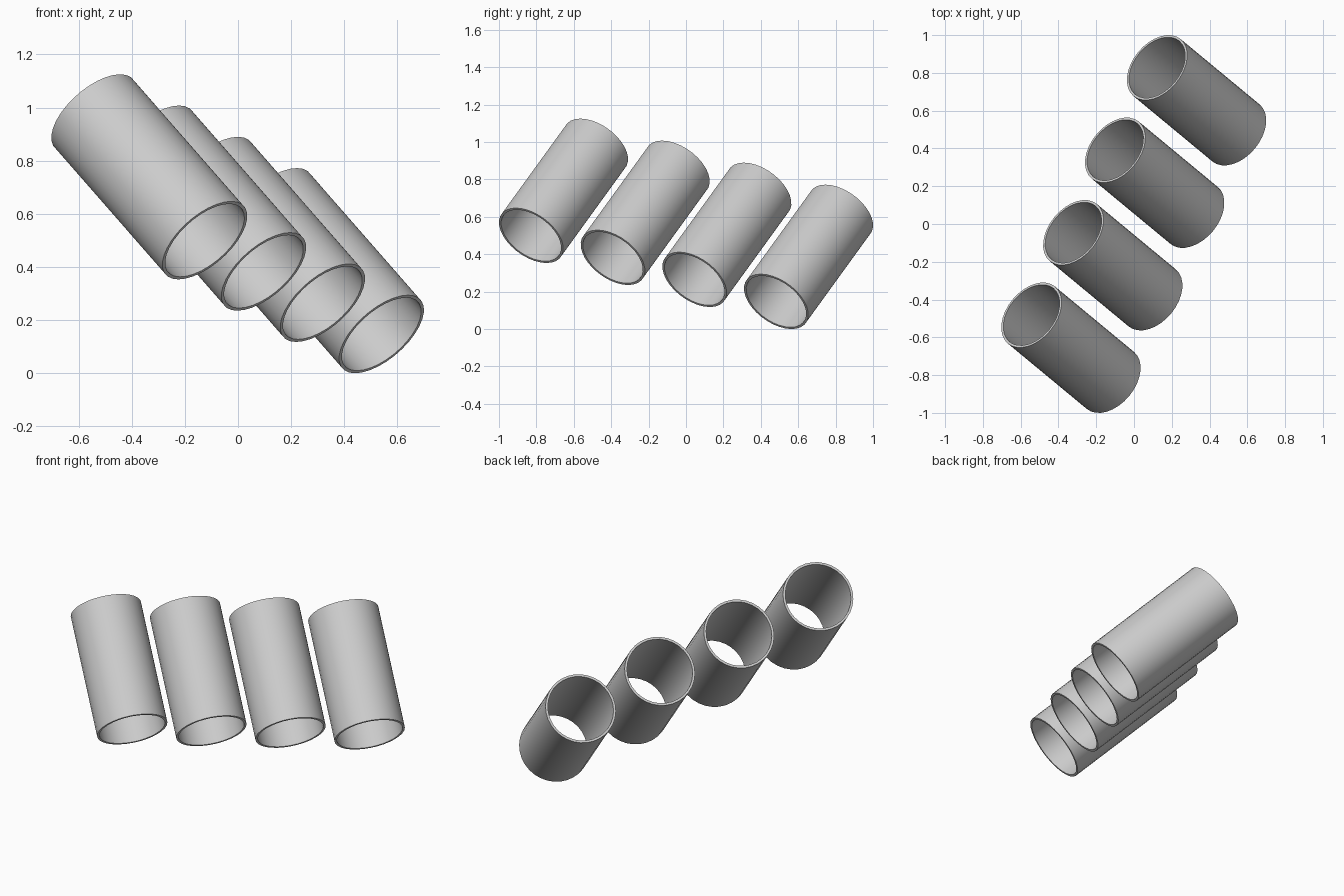
import bpy
import bmesh
import math
from mathutils import Vector

if "Cube" in bpy.data.objects:
    bpy.data.objects.remove(bpy.data.objects["Cube"], do_unlink=True)

OUTER, INNER, SIDES = 0.196, 0.183, 32
LOW_END = Vector((-0.125, -0.828, 0.50))
HIGH_END = Vector((-0.543, -0.482, 0.978))
STEP = Vector((0.2217, 0.4367, -0.1177))

# Plain grey for every tube
grey = bpy.data.materials.new("light_grey")
grey.use_nodes = True
colour = (0.6, 0.6, 0.6, 1)
grey.diffuse_color = colour
grey.node_tree.nodes["Principled BSDF"].inputs["Base Color"].default_value = colour


def tube_mesh(length):
    """Open tube along z, lathed from its wall section."""
    bm = bmesh.new()
    h = length / 2
    wall = [bm.verts.new(p) for p in
            ((OUTER, 0, -h), (OUTER, 0, h), (INNER, 0, h), (INNER, 0, -h))]
    edges = [bm.edges.new((wall[i], wall[(i + 1) % 4])) for i in range(4)]
    bmesh.ops.spin(bm, geom=wall + edges, cent=(0, 0, 0), axis=(0, 0, 1),
                   angle=math.tau, steps=SIDES)
    bmesh.ops.remove_doubles(bm, verts=bm.verts, dist=0.0005)
    bmesh.ops.recalc_face_normals(bm, faces=bm.faces)
    mesh = bpy.data.meshes.new("tube")
    bm.to_mesh(mesh)
    bm.free()
    mesh.materials.append(grey)
    return mesh


# Row of four slanted parallel tubes
axis = HIGH_END - LOW_END
mesh = tube_mesh(axis.length)
for i in range(4):
    tube = bpy.data.objects.new(f"tube_{i + 1}", mesh)
    bpy.context.collection.objects.link(tube)
    tube.location = (LOW_END + HIGH_END) / 2 + STEP * i
    tube.rotation_euler = axis.to_track_quat("Z", "Y").to_euler()

# Smooth walls with crisp rims
bpy.ops.object.select_all(action="DESELECT")
tube.select_set(True)
bpy.context.view_layer.objects.active = tube
bpy.ops.object.shade_smooth_by_angle(angle=math.radians(30))
